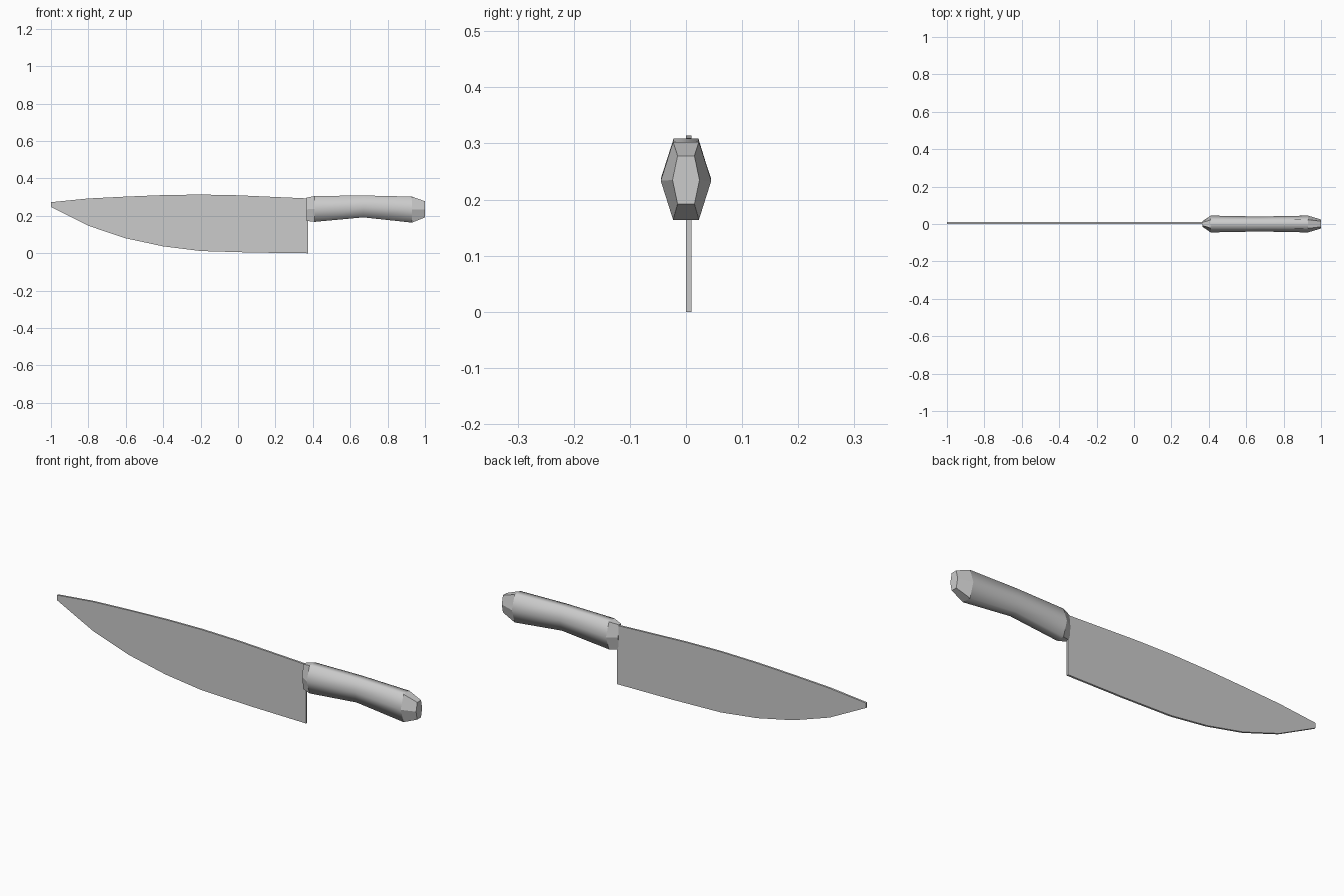
import bpy
import bmesh
import math

cube = bpy.data.objects.get("Cube")
if cube:
    bpy.data.objects.remove(cube, do_unlink=True)

grey = bpy.data.materials.new("plain grey")
grey.use_nodes = True
colour = (0.6, 0.6, 0.6, 1)
grey.diffuse_color = colour
grey.node_tree.nodes["Principled BSDF"].inputs["Base Color"].default_value = colour


def finish(name, bm):
    """Turn a bmesh into a named grey object."""
    bmesh.ops.recalc_face_normals(bm, faces=bm.faces)
    mesh = bpy.data.meshes.new(name)
    bm.to_mesh(mesh)
    bm.free()
    mesh.materials.append(grey)
    obj = bpy.data.objects.new(name, mesh)
    bpy.context.collection.objects.link(obj)
    return obj


# Blade: side outline extruded to a thin plate
spine = [(-1, 0.273), (-0.8, 0.293), (-0.6, 0.303), (-0.4, 0.311),
         (-0.2, 0.314), (0, 0.31), (0.375, 0.293)]
edge = [(0.375, 0.0), (0.07, 0.004), (-0.2, 0.012), (-0.4, 0.037),
        (-0.6, 0.08), (-0.8, 0.147), (-1, 0.248)]
bm = bmesh.new()
face = bm.faces.new([bm.verts.new((x, 0, z)) for x, z in spine + edge])
extruded = bmesh.ops.extrude_face_region(bm, geom=[face])
moved = [v for v in extruded["geom"] if isinstance(v, bmesh.types.BMVert)]
bmesh.ops.translate(bm, verts=moved, vec=(0, 0.01, 0))
finish("blade", bm)

# Handle: six-sided rings of (x, bottom, top, half width, half width of flats)
rings = [(0.365, 0.173, 0.297, 0.014, 0.008),
         (0.41, 0.168, 0.306, 0.045, 0.022),
         (0.67, 0.192, 0.309, 0.04, 0.022),
         (0.93, 0.164, 0.303, 0.045, 0.023),
         (1.0, 0.192, 0.278, 0.024, 0.015)]
bm = bmesh.new()
loops = []
for x, low, high, wide, flat in rings:
    mid = (low + high) / 2
    section = [(flat, high), (wide, mid), (flat, low),
               (-flat, low), (-wide, mid), (-flat, high)]
    loops.append([bm.verts.new((x, y, z)) for y, z in section])
for index, (a, b) in enumerate(zip(loops, loops[1:])):
    for i in range(6):
        j = (i + 1) % 6
        side = bm.faces.new((a[i], a[j], b[j], b[i]))
        side.smooth = index in (1, 2)  # rounded grip, faceted ends
bm.faces.new(loops[0])
bm.faces.new(loops[-1])
# Sharp rims where the grip meets its chamfered ends
for loop in (loops[1], loops[3]):
    for i in range(6):
        bm.edges.get((loop[i], loop[(i + 1) % 6])).smooth = False
finish("handle", bm)
